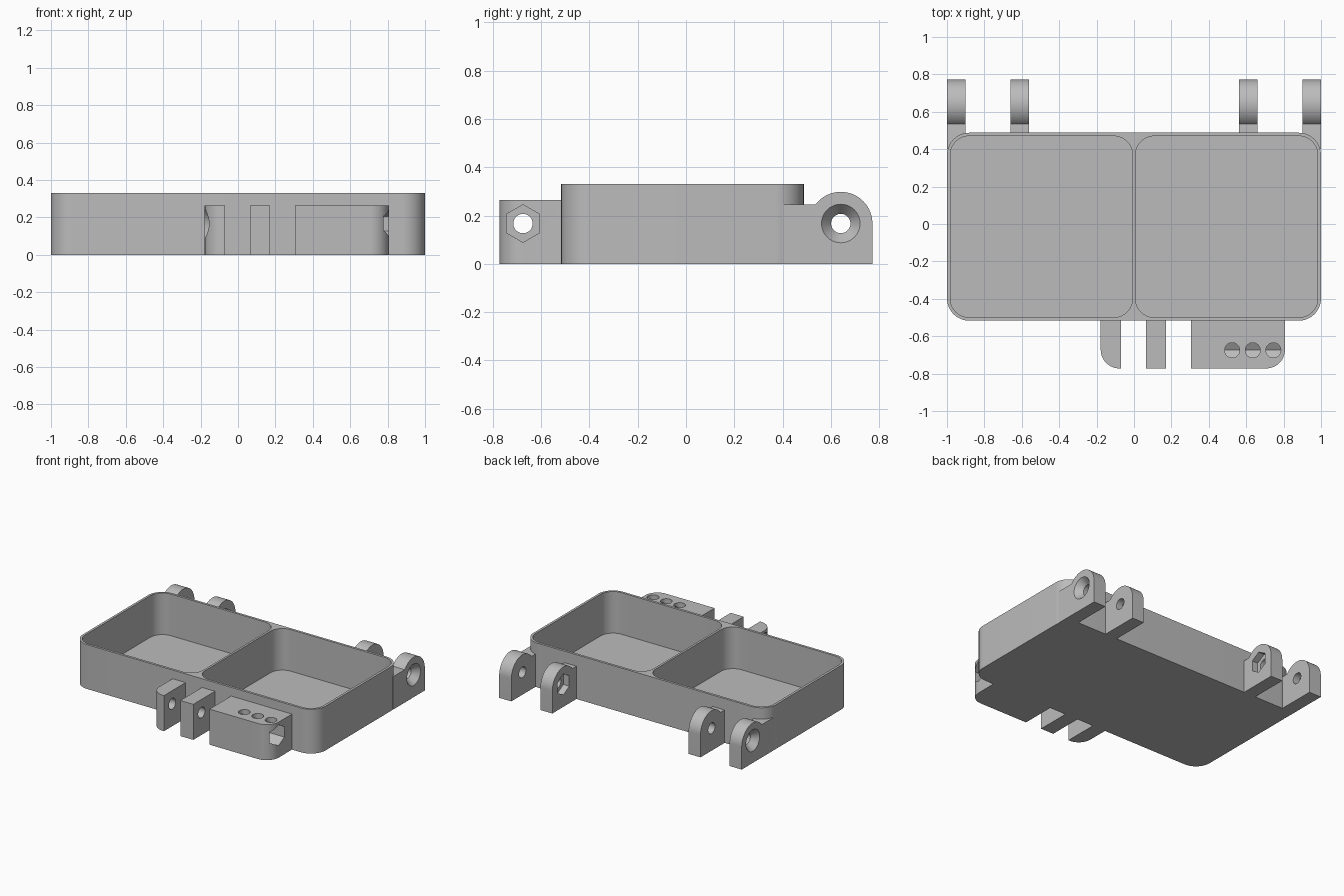
import bpy, bmesh
from math import sin, cos, pi, radians

if "Cube" in bpy.data.objects:
    bpy.data.objects.remove(bpy.data.objects["Cube"], do_unlink=True)

grey = bpy.data.materials.new("plain grey")
grey.use_nodes = True
GREY = (0.5, 0.5, 0.5, 1)
grey.diffuse_color = GREY
grey.node_tree.nodes["Principled BSDF"].inputs["Base Color"].default_value = GREY

HEIGHT, FLOOR, WALL_BACK, WALL_FRONT = 0.33, 0.02, 0.488, -0.517
HOLE_R, RECESS_R, HOLE_Z = 0.04, 0.078, 0.167
BACK_Y, FRONT_Y, END_Y = 0.641, -0.675, -0.772


def arc(cx, cy, r, start, end, n=16):
    return [(cx + r * cos(radians(start + (end - start) * i / n)),
             cy + r * sin(radians(start + (end - start) * i / n))) for i in range(n + 1)]


def circle(cx, cy, r, n=40):
    return arc(cx, cy, r, 0, 360, n)[:-1]


def hexagon(cx, cy, r):
    return arc(cx, cy, r, 90, 450, 6)[:-1]


def rounded(x0, x1, y0, y1, r):
    return (arc(x1 - r, y1 - r, r, 0, 90) + arc(x0 + r, y1 - r, r, 90, 180)
            + arc(x0 + r, y0 + r, r, 180, 270) + arc(x1 - r, y0 + r, r, 270, 360))


def prism(name, pts, lo, hi, axis="z", end_pts=None):
    """Extrude an outline along an axis, optionally to a different end outline."""
    place = (lambda p, d: (p[0], p[1], d)) if axis == "z" else (lambda p, d: (d, p[0], p[1]))
    bm = bmesh.new()
    a = [bm.verts.new(place(p, lo)) for p in pts]
    b = [bm.verts.new(place(p, hi)) for p in (end_pts or pts)]
    bm.faces.new(a)
    bm.faces.new(b)
    for i in range(len(a)):
        j = (i + 1) % len(a)
        bm.faces.new((a[i], a[j], b[j], b[i]))
    bmesh.ops.recalc_face_normals(bm, faces=bm.faces)
    mesh = bpy.data.meshes.new(name)
    bm.to_mesh(mesh)
    bm.free()
    mesh.materials.append(grey)
    ob = bpy.data.objects.new(name, mesh)
    bpy.context.collection.objects.link(ob)
    return ob


def finish(ob, cutters=()):
    """Subtract the cutters, then smooth the curved walls."""
    bpy.ops.object.select_all(action="DESELECT")
    bpy.context.view_layer.objects.active = ob
    ob.select_set(True)
    for c in cutters:
        mod = ob.modifiers.new("cut", "BOOLEAN")
        mod.operation, mod.solver, mod.object = "DIFFERENCE", "EXACT", c
        bpy.ops.object.modifier_apply(modifier=mod.name)
        bpy.data.objects.remove(c, do_unlink=True)
    bpy.ops.object.shade_smooth_by_angle(angle=radians(30))


def bore(y, x0, x1):
    return prism("bore_cutter", circle(y, HOLE_Z, HOLE_R), x0 - 0.05, x1 + 0.05, "x")


def hex_recess(y, x0, x1):
    return prism("hex_cutter", hexagon(y, HOLE_Z, RECESS_R), min(x0, x1), max(x0, x1), "x")


def countersink(y, face, side):
    # cone that starts just outside the face and narrows to the bore
    return prism("countersink_cutter", circle(y, HOLE_Z, RECESS_R + 0.01), face + side * 0.01,
                 face - side * 0.05, "x", circle(y, HOLE_Z, HOLE_R - 0.001))


def pocket(side):
    xs = sorted((side * 0.008, side * 0.982))
    return prism("pocket_cutter", rounded(*xs, WALL_FRONT + 0.018, WALL_BACK - 0.018, 0.1),
                 FLOOR, HEIGHT + 0.1)


# Double tray
tray = prism("tray", rounded(-1, 1, WALL_FRONT, WALL_BACK, 0.12), 0, HEIGHT)
finish(tray, [pocket(-1), pocket(1)])


# Back hinge lugs, mirrored left and right
def lug_profile(y0):
    shoulder = 0.245
    return ([(y0, shoulder), (y0, 0), (BACK_Y + 0.131, 0)]
            + arc(BACK_Y, HOLE_Z, 0.131, 0, 143.5, 32) + [(BACK_Y - 0.106, shoulder)])


for side, word in ((1, "left"), (-1, "right")):
    x0, x1 = sorted((side * 0.9, side))
    outer = prism("outer_back_lug_" + word, lug_profile(0.4), x0, x1, "x")
    finish(outer, [pocket(side), bore(BACK_Y, x0, x1), countersink(BACK_Y, side, side)])

    x0, x1 = sorted((side * 0.562, side * 0.66))
    inner = prism("inner_back_lug_" + word, lug_profile(WALL_BACK - 0.01), x0, x1, "x")
    finish(inner, [bore(BACK_Y, x0, x1),
                   hex_recess(BACK_Y, side * 0.54, side * 0.61)])

# Front lugs and latch block
ROOT, TOP, R = WALL_FRONT + 0.01, 0.265, 0.1

lug = prism("front_lug_right", [(-0.07, ROOT), (-0.178, ROOT)]
            + arc(-0.178 + R, END_Y + R, R, 180, 270) + [(-0.07, END_Y)], 0, TOP)
finish(lug, [bore(FRONT_Y, -0.178, -0.07), countersink(FRONT_Y, -0.178, -1)])

lug = prism("front_lug_middle", [(0.065, ROOT), (0.065, END_Y), (0.172, END_Y), (0.172, ROOT)], 0, TOP)
finish(lug, [bore(FRONT_Y, 0.065, 0.172)])

block = prism("front_block", [(0.305, ROOT), (0.305, END_Y)]
              + arc(0.807 - R, END_Y + R, R, 270, 360) + [(0.807, ROOT)], 0, TOP)
ports = [prism("port_cutter", circle(x, FRONT_Y, HOLE_R), HOLE_Z, TOP + 0.1)
         for x in (0.525, 0.635, 0.745)]
finish(block, [bore(FRONT_Y, 0.305, 0.807), hex_recess(FRONT_Y, 0.43, 0.9)] + ports)
